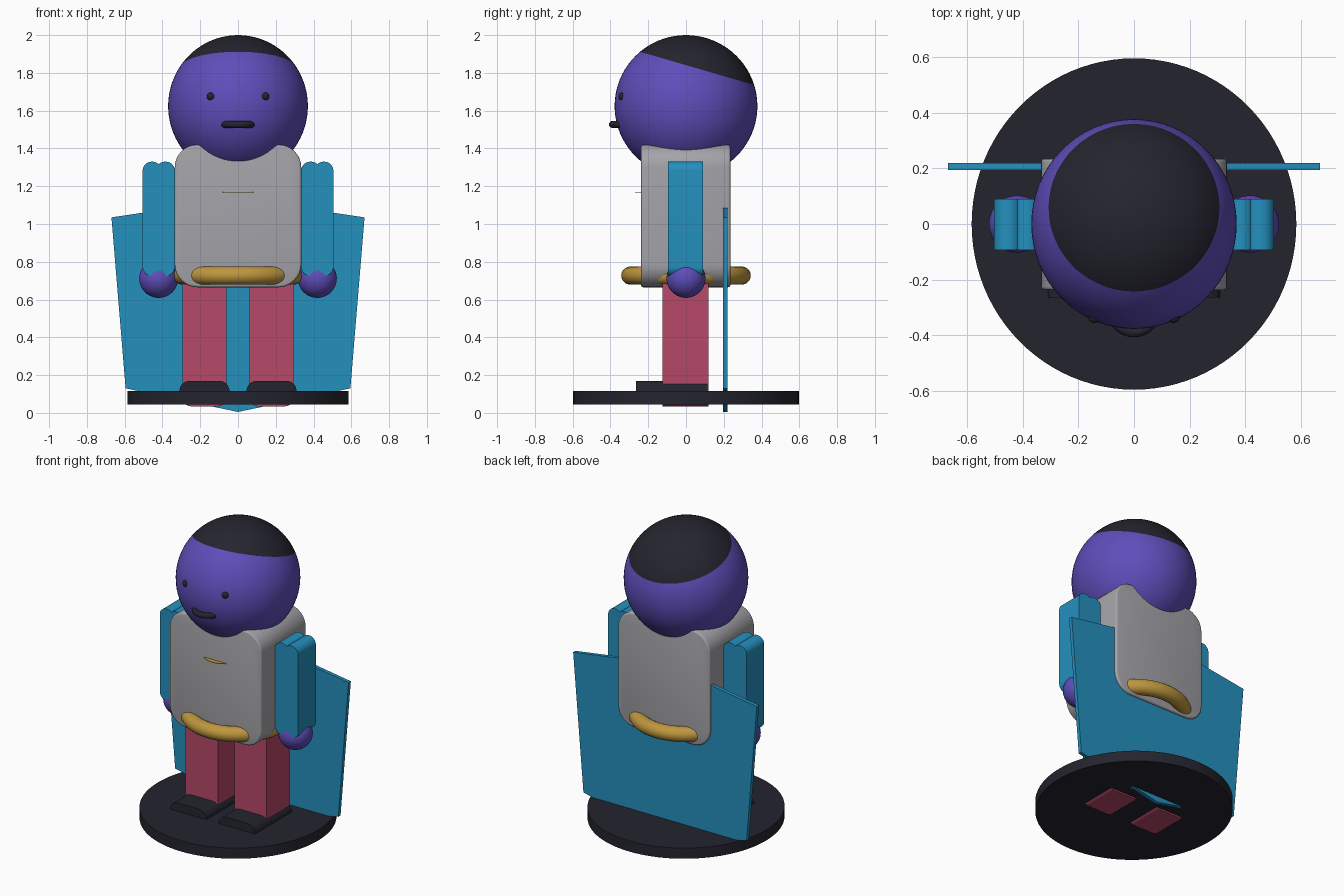
import bpy
import bmesh
from math import radians
from mathutils import Vector

if "Cube" in bpy.data.objects:
    bpy.data.objects.remove(bpy.data.objects["Cube"], do_unlink=True)


def material(name, rgb):
    """Flat colour given as 0-255 display values, stored as linear."""
    lin = [((c / 255 + 0.055) / 1.055) ** 2.4 for c in rgb] + [1]
    mat = bpy.data.materials.new(name)
    mat.use_nodes = True
    mat.diffuse_color = lin
    mat.node_tree.nodes["Principled BSDF"].inputs["Base Color"].default_value = lin
    return mat


PURPLE = material("purple skin", (95, 77, 186))
DARK = material("charcoal", (36, 36, 47))
GREY = material("light grey", (164, 164, 169))
TEAL = material("teal blue", (36, 144, 190))
PINK = material("rose", (182, 72, 104))
GOLD = material("gold", (190, 150, 62))


def finish(name, bm, *mats, smooth=True):
    mesh = bpy.data.meshes.new(name)
    bmesh.ops.recalc_face_normals(bm, faces=bm.faces)
    bm.to_mesh(mesh)
    bm.free()
    obj = bpy.data.objects.new(name, mesh)
    bpy.context.collection.objects.link(obj)
    for mat in mats:
        mesh.materials.append(mat)
    if smooth:
        bpy.ops.object.select_all(action="DESELECT")
        obj.select_set(True)
        bpy.context.view_layer.objects.active = obj
        bpy.ops.object.shade_smooth_by_angle(angle=radians(35))
    return obj


def ball(name, center, size, mat):
    bm = bmesh.new()
    bmesh.ops.create_uvsphere(bm, u_segments=48, v_segments=32, radius=1)
    bmesh.ops.scale(bm, vec=size, verts=bm.verts)
    bmesh.ops.translate(bm, vec=center, verts=bm.verts)
    return finish(name, bm, mat)


def block(name, xs, ys, zs, radius, mat, soft=0.0):
    """Box whose four front-to-back edges are rounded."""
    bm = bmesh.new()
    bmesh.ops.create_cube(bm, size=1)
    for v in bm.verts:
        v.co = [r[0] if c < 0 else r[1] for c, r in zip(v.co, (xs, ys, zs))]
    long_edges = [e for e in bm.edges
                  if abs(e.verts[0].co.y - e.verts[1].co.y) > 0.01]
    bmesh.ops.bevel(bm, geom=long_edges, offset=radius, segments=8,
                    profile=0.5, affect="EDGES")
    if soft:
        rim = [e for e in bm.edges if len(e.link_faces) == 2
               and e.calc_face_angle() > radians(60)]
        bmesh.ops.bevel(bm, geom=rim, offset=soft, segments=3,
                        profile=0.5, affect="EDGES")
    return finish(name, bm, mat)


def ring(name, center, major, minor, mat):
    bpy.ops.mesh.primitive_torus_add(location=center, major_radius=major,
                                     minor_radius=minor, major_segments=64,
                                     minor_segments=20)
    obj = bpy.context.object
    obj.name = name
    obj.data.materials.append(mat)
    bpy.ops.object.shade_smooth()


def span(side, a, b):
    return sorted((side * a, side * b))


# Oval stand
bm = bmesh.new()
bmesh.ops.create_cone(bm, cap_ends=True, segments=96, radius1=1, radius2=1, depth=1)
bmesh.ops.scale(bm, vec=(0.585, 0.597, 0.07), verts=bm.verts)
bmesh.ops.translate(bm, vec=(0, 0, 0.08), verts=bm.verts)
finish("stand", bm, DARK)

# Head, cut along a tilted hairline so the cap of hair has its own colour
bm = bmesh.new()
bmesh.ops.create_uvsphere(bm, u_segments=64, v_segments=40, radius=1)
bmesh.ops.scale(bm, vec=(0.37, 0.378, 0.376), verts=bm.verts)
bmesh.ops.translate(bm, vec=(0, 0, 1.624), verts=bm.verts)
hair_point, hair_normal = Vector((0, 0.055, 1.825)), Vector((0, 0.28, 0.96))
bmesh.ops.bisect_plane(bm, geom=bm.verts[:] + bm.edges[:] + bm.faces[:],
                       plane_co=hair_point, plane_no=hair_normal)
for f in bm.faces:
    above = (f.calc_center_median() - hair_point).dot(hair_normal) > 0
    f.material_index = int(above)
finish("head_with_hair", bm, PURPLE, DARK)

# Mouth, torso and belt
ring("mouth", (0, -0.31, 1.527), 0.08, 0.018, DARK)
block("torso", (-0.335, 0.335), (-0.238, 0.235), (0.665, 1.42), 0.12, GREY, 0.012)
ring("belt", (0, 0, 0.727), 0.295, 0.048, GOLD)

# Thin chest badge that juts out of the torso
bm = bmesh.new()
bmesh.ops.create_cone(bm, cap_ends=True, segments=48, radius1=0.12,
                      radius2=0.12, depth=0.003)
bmesh.ops.translate(bm, vec=(0, -0.15, 1.167), verts=bm.verts)
finish("chest_badge", bm, GOLD, smooth=False)

# Cape: flat six-sided panel
bm = bmesh.new()
outline = [(0, 0.005), (0.595, 0.13), (0.67, 1.035), (0, 1.135),
           (-0.67, 1.035), (-0.595, 0.13)]
panel = bm.faces.new([bm.verts.new((x, 0.195, z)) for x, z in outline])
back = bmesh.ops.extrude_face_region(bm, geom=[panel])
bmesh.ops.translate(bm, vec=(0, 0.024, 0),
                    verts=[g for g in back["geom"] if isinstance(g, bmesh.types.BMVert)])
finish("cape", bm, TEAL, smooth=False)

# Paired parts
for label, s in (("left", 1), ("right", -1)):
    ball(label + "_eye", (s * 0.143, -0.335, 1.675), (0.022, 0.022, 0.022), DARK)
    block(label + "_inner_sleeve", span(s, 0.335, 0.435), (-0.094, 0.09),
          (0.725, 1.33), 0.048, TEAL)
    block(label + "_outer_sleeve", span(s, 0.405, 0.505), (-0.094, 0.09),
          (0.725, 1.33), 0.048, TEAL)
    ball(label + "_hand", (s * 0.42, 0, 0.712), (0.103, 0.103, 0.103), PURPLE)
    block(label + "_leg", span(s, 0.06, 0.295), (-0.124, 0.12),
          (0.035, 0.76), 0.045, PINK)
    block(label + "_shoe", span(s, 0.045, 0.31), (-0.265, 0.115),
          (0.055, 0.17), 0.055, DARK)
